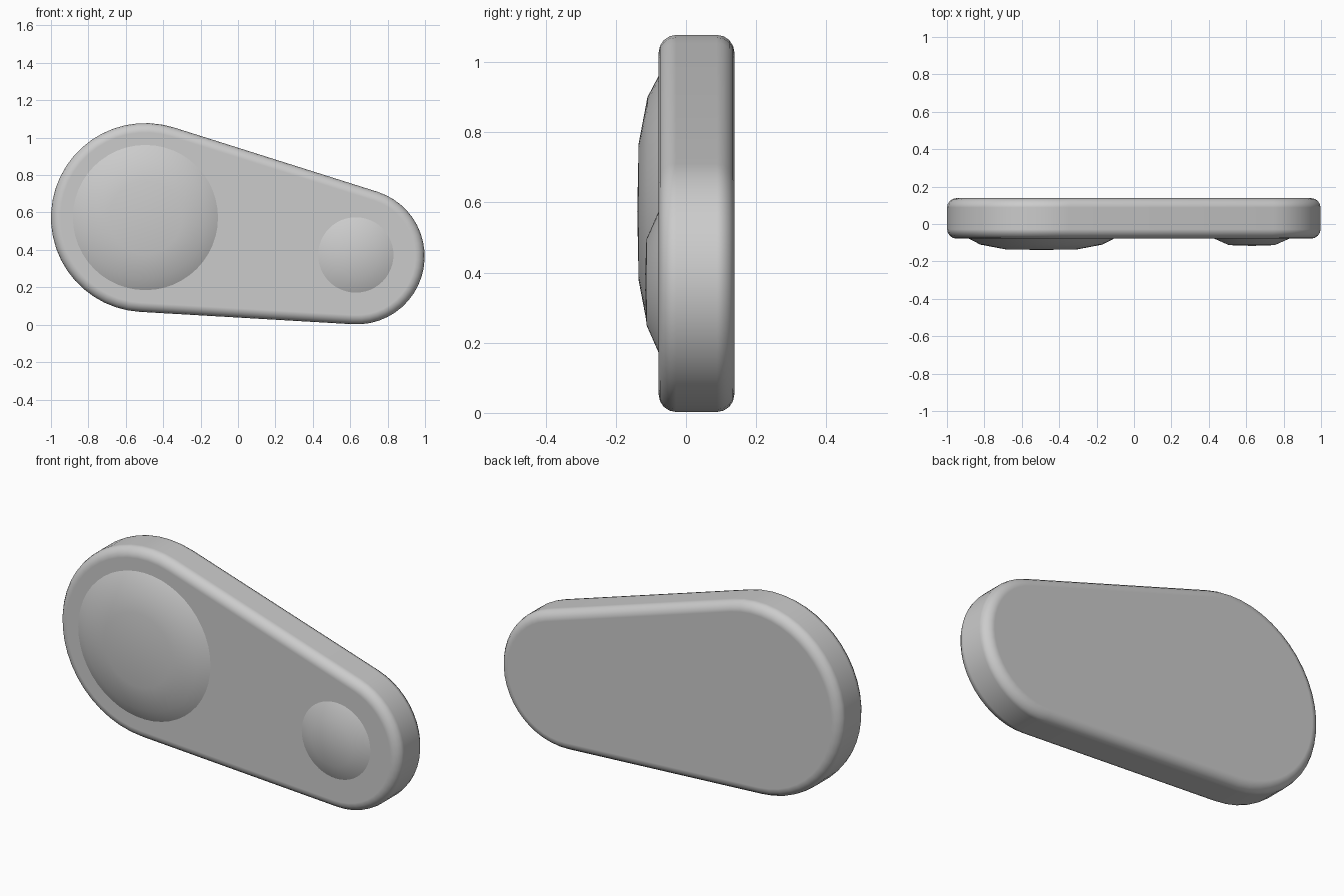
import bpy, bmesh, math
from mathutils import Vector

if "Cube" in bpy.data.objects:
    bpy.data.objects.remove(bpy.data.objects["Cube"])

FRONT, BACK = -0.078, 0.138
BIG, BIG_R = Vector((-0.495, 0.573)), 0.505
SMALL, SMALL_R = Vector((0.635, 0.365)), 0.363

grey = bpy.data.materials.new("neutral grey")
grey.diffuse_color = (0.6, 0.6, 0.6, 1)
grey.use_nodes = True
grey.node_tree.nodes["Principled BSDF"].inputs["Base Color"].default_value = grey.diffuse_color


def make_object(name, bm):
    bmesh.ops.recalc_face_normals(bm, faces=bm.faces)
    mesh = bpy.data.meshes.new(name)
    bm.to_mesh(mesh)
    bm.free()
    mesh.materials.append(grey)
    obj = bpy.data.objects.new(name, mesh)
    bpy.context.collection.objects.link(obj)
    for p in mesh.polygons:
        p.use_smooth = True
    return obj


def arc(center, radius, start, end, steps):
    for i in range(steps + 1):
        a = start + (end - start) * i / steps
        yield center.x + radius * math.cos(a), center.y + radius * math.sin(a)


# Plate: two round ends joined by their outer tangents
axis = SMALL - BIG
tilt = math.atan2(axis.y, axis.x)
spread = math.acos((BIG_R - SMALL_R) / axis.length)
upper, lower = tilt + spread, tilt - spread
outline = list(arc(BIG, BIG_R, upper, lower + 2 * math.pi, 26))
outline += list(arc(SMALL, SMALL_R, lower, upper, 22))

bm = bmesh.new()
front = bm.faces.new([bm.verts.new((x, FRONT, z)) for x, z in outline])
extruded = bmesh.ops.extrude_face_region(bm, geom=[front], use_keep_orig=True)
moved = [v for v in extruded["geom"] if isinstance(v, bmesh.types.BMVert)]
bmesh.ops.translate(bm, verts=moved, vec=(0, BACK - FRONT, 0))
plate = make_object("plate", bm)
bevel = plate.modifiers.new("rounded rim", "BEVEL")
bevel.width = 0.05
bevel.segments = 4
bevel.limit_method = "ANGLE"
bevel.angle_limit = math.radians(40)
bevel.harden_normals = True


# Domes: shallow lathed caps on the front face
def dome(name, x, z, profile, sides=48):
    bm = bmesh.new()
    rings = []
    for radius, y in profile:
        rings.append([bm.verts.new((x + radius * math.cos(2 * math.pi * i / sides), y,
                                    z + radius * math.sin(2 * math.pi * i / sides)))
                      for i in range(sides)])
    for a, b in zip(rings, rings[1:]):
        for i in range(sides):
            j = (i + 1) % sides
            bm.faces.new((a[i], a[j], b[j], b[i]))
    tip = bm.verts.new((x, profile[-1][1] - 0.004, z))
    for i in range(sides):
        bm.faces.new((rings[-1][i], rings[-1][(i + 1) % sides], tip))
    # Orient outward (towards the front)
    obj = make_object(name, bm)
    if sum(p.normal.y for p in obj.data.polygons) > 0:
        obj.data.flip_normals()
    return obj


dome("large_dome", -0.495, 0.573, [(0.392, FRONT + 0.002), (0.327, -0.110), (0.195, -0.135)])
dome("small_dome", 0.63, 0.373, [(0.206, FRONT + 0.002), (0.122, -0.113)])
